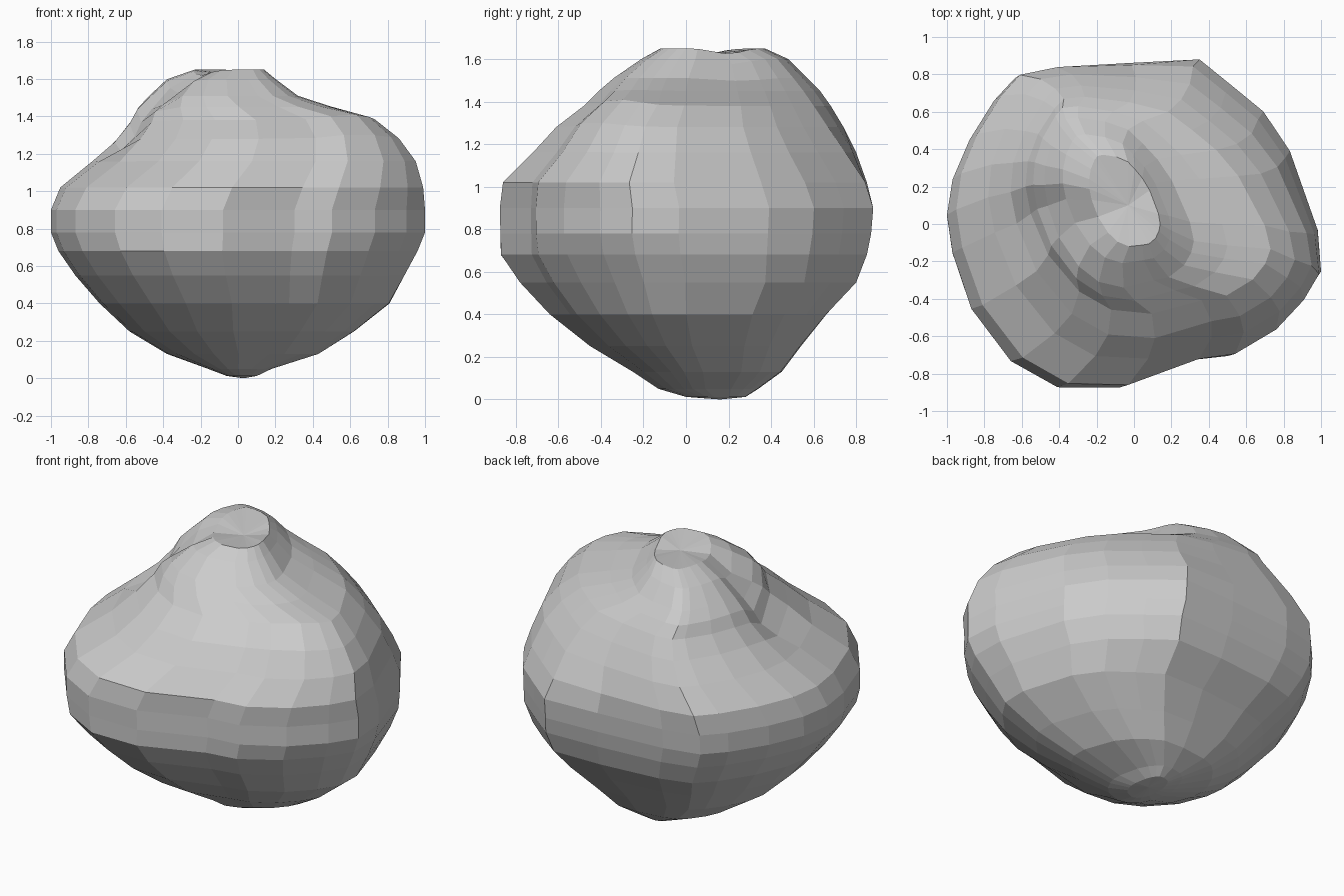
import bpy, bmesh, math
from mathutils import Vector

if "Cube" in bpy.data.objects:
    bpy.data.objects.remove(bpy.data.objects["Cube"])

# Plan outline of the boulder at its widest, anticlockwise
OUTLINE = [(1, -.25), (.98, -.03), (.83, .39), (.69, .6), (.52, .74), (.35, .88),
           (0, .86), (-.42, .83), (-.64, .78), (-.75, .66), (-.88, .45), (-.97, .24),
           (-1, .05), (-.97, -.15), (-.87, -.45), (-.66, -.73), (-.41, -.87),
           (-.08, -.87), (.3, -.72), (.5, -.7), (.73, -.57), (.9, -.4)]
HALF_DEPTH = .875

# Rings: height, x min, x max, y min, y max
RINGS = [(.012, -.06, .1, -.0, .28), (.05, -.16, .18, -.13, .34), (.13, -.38, .43, -.25, .45),
         (.25, -.58, .62, -.45, .54), (.4, -.74, .81, -.64, .66), (.55, -.87, .89, -.78, .8),
         (.68, -.96, .96, -.87, .85), (.78, -1, 1, -.872, .87), (.9, -1, 1, -.875, .88),
         (1.02, -.95, .99, -.86, .85),
         (1.16, -.78, .95, -.72, .8), (1.28, -.66, .86, -.61, .74), (1.38, -.58, .73, -.48, .68),
         (1.45, -.54, .5, -.41, .63), (1.51, -.48, .32, -.34, .57), (1.6, -.38, .2, -.21, .48),
         (1.65, -.24, .14, -.12, .37)]

# Soft hollows (and one swelling) in the crown: start, end, depth, radius
HOLLOWS = [((-.36, .03), (-.56, .04), .09, .13),
           ((-.12, .05), (.12, .24), .025, .1),
           ((.58, -.4), (.66, -.32), -.03, .15)]
NE, NW, SE = (Vector(d).normalized() for d in ((1, 1), (-1, 1), (1, -1)))


def ramp(z, a, b):
    return max(0, min(1, (z - a) / (b - a)))


def squeeze(u, axis, amount):
    """Pull a point back along one diagonal; negative amounts push it out."""
    return u - axis * max(0, u.dot(axis)) * amount


def ring_shape(z):
    """Outline of one ring, scaled to the range -1..1 on both axes."""
    points = []
    for ox, oy in OUTLINE:
        u = Vector((ox, oy / HALF_DEPTH))
        u = u.lerp(u.normalized(), min(.8, abs(z - .85) * .7))
        u = squeeze(u, NE, .42 * ramp(z, .9, 1.45))
        u = squeeze(u, -NE, .06 * ramp(z, 1.1, 1.4) + .26 * ramp(z, 1.4, 1.65))
        u = squeeze(u, NW, -.1 * ramp(z, .95, 1.15) * (1 - ramp(z, 1.35, 1.5)))
        u = squeeze(u, SE, -.1 if z < .2 else .06 if .35 < z < .7 else 0)
        points.append(u)
    for k in range(2):
        lo, hi = min(p[k] for p in points), max(p[k] for p in points)
        for p in points:
            p[k] = 2 * (p[k] - lo) / (hi - lo) - 1
    return points


def hollow_depth(q):
    total = 0
    for a, b, depth, radius in HOLLOWS:
        a, b = Vector(a), Vector(b)
        t = max(0, min(1, (q - a).dot(b - a) / (b - a).length_squared))
        total += depth * math.exp(-((q - a.lerp(b, t)).length / radius) ** 2)
    return total


bm = bmesh.new()
loops = []
for z, x0, x1, y0, y1 in RINGS:
    loop = []
    for u in ring_shape(z):
        x = (x0 + x1) / 2 + u.x * (x1 - x0) / 2
        y = (y0 + y1) / 2 + u.y * (y1 - y0) / 2
        drop = hollow_depth(Vector((x, y))) * ramp(z, 1.1, 1.25)
        loop.append(bm.verts.new((x, y, z - drop)))
    loops.append(loop)

# Sides
n = len(OUTLINE)
for low, high in zip(loops, loops[1:]):
    for i in range(n):
        j = (i + 1) % n
        bm.faces.new((low[i], low[j], high[j], high[i]))

# Underside and crown
bottom = bm.verts.new((.03, .16, 0))
top = bm.verts.new((-.03, .1, 1.622))
for i in range(n):
    j = (i + 1) % n
    bm.faces.new((loops[0][j], loops[0][i], bottom))
    bm.faces.new((loops[-1][i], loops[-1][j], top))
bmesh.ops.recalc_face_normals(bm, faces=bm.faces)

mesh = bpy.data.meshes.new("boulder")
bm.to_mesh(mesh)
bm.free()
boulder = bpy.data.objects.new("boulder", mesh)
bpy.context.collection.objects.link(boulder)

stone = bpy.data.materials.new("grey_stone")
stone.diffuse_color = (.6, .6, .6, 1)
stone.use_nodes = True
stone.node_tree.nodes["Principled BSDF"].inputs["Base Color"].default_value = stone.diffuse_color
mesh.materials.append(stone)
